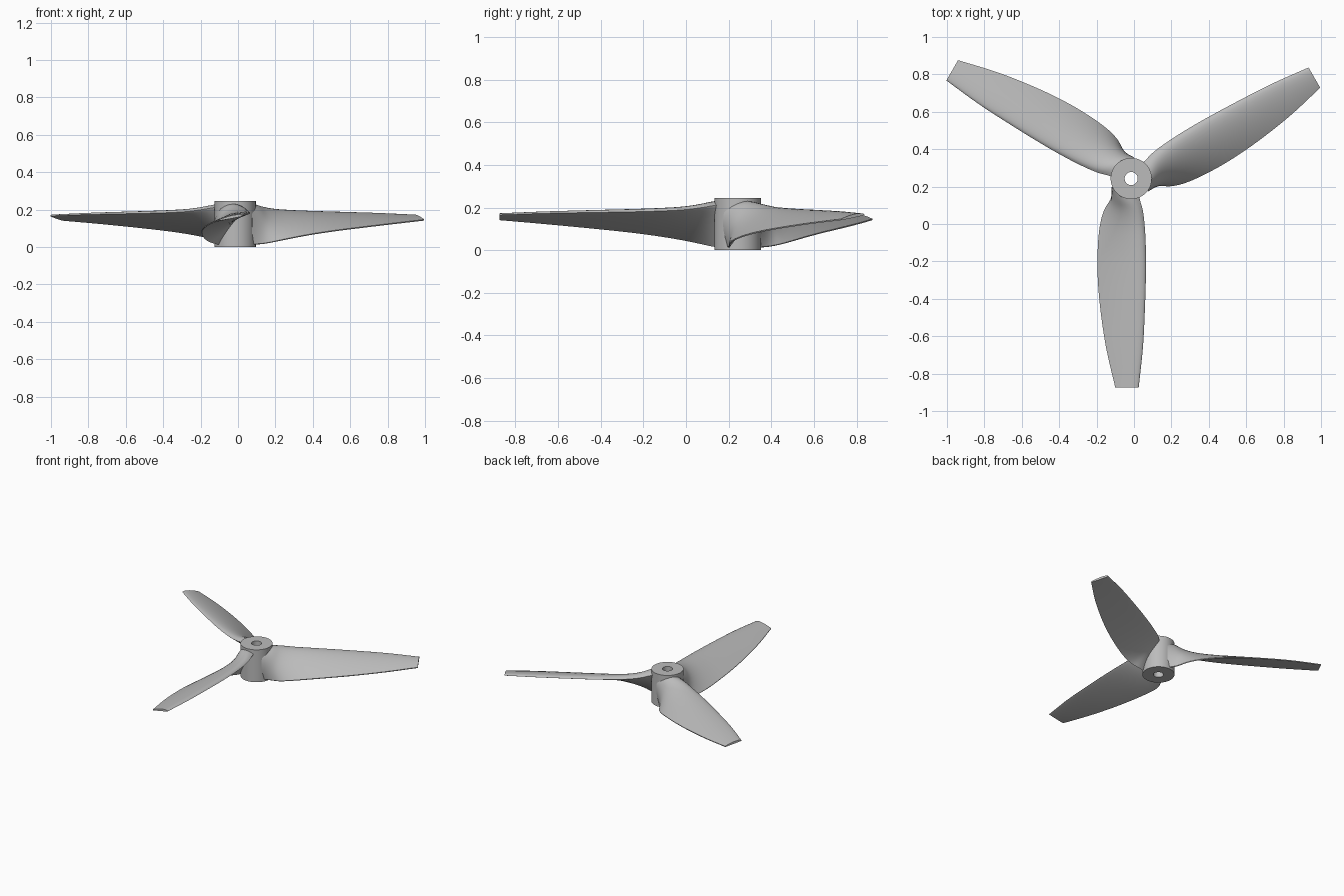
import bpy, bmesh, math
from mathutils import Vector, Matrix

HUB = Vector((-0.015, 0.243, 0.0))
HUB_RADIUS, BORE_RADIUS, HUB_HEIGHT = 0.11, 0.035, 0.245

cube = bpy.data.objects.get("Cube")
if cube:
    bpy.data.objects.remove(cube, do_unlink=True)

# One plain grey for everything
grey = bpy.data.materials.new("plain_grey")
grey.use_nodes = True
grey.diffuse_color = (0.5, 0.5, 0.5, 1)
shader = next(n for n in grey.node_tree.nodes if n.type == "BSDF_PRINCIPLED")
shader.inputs["Base Color"].default_value = grey.diffuse_color
shader.inputs["Roughness"].default_value = 0.6


def finish(bm, name, angle):
    """Turn a bmesh into a smooth object with sharp edges kept, placed on the hub axis."""
    bmesh.ops.remove_doubles(bm, verts=bm.verts, dist=1e-5)
    bmesh.ops.recalc_face_normals(bm, faces=bm.faces)
    mesh = bpy.data.meshes.new(name)
    bm.to_mesh(mesh)
    bm.free()
    mesh.materials.append(grey)
    obj = bpy.data.objects.new(name, mesh)
    bpy.context.collection.objects.link(obj)
    obj.location = HUB
    obj.rotation_euler.z = angle
    bpy.ops.object.select_all(action="DESELECT")
    obj.select_set(True)
    bpy.context.view_layer.objects.active = obj
    bpy.ops.object.shade_smooth_by_angle(angle=math.radians(40))
    return obj


def make_hub():
    """Cylinder with a through bore, spun from a rectangular profile."""
    bm = bmesh.new()
    corners = [(BORE_RADIUS, 0), (HUB_RADIUS, 0),
               (HUB_RADIUS, HUB_HEIGHT), (BORE_RADIUS, HUB_HEIGHT)]
    ring = [bm.verts.new((r, 0, z)) for r, z in corners]
    edges = [bm.edges.new((ring[i], ring[i - 1])) for i in range(len(ring))]
    bmesh.ops.spin(bm, geom=ring + edges, cent=(0, 0, 0), axis=(0, 0, 1),
                   angle=math.tau, steps=72, use_merge=True)
    finish(bm, "hub", 0)


# Blade stations: radius, trailing offset, leading offset,
# trailing height, leading height, upper bulge
STATIONS = [Vector(s) for s in (
    (0.045, -0.085, 0.036, 0.015, 0.22, 0.1),
    (0.11, -0.11, 0.046, 0.02, 0.21, 0.082),
    (0.17, -0.145, 0.062, 0.033, 0.2, 0.06),
    (0.25, -0.167, 0.072, 0.05, 0.19, 0.046),
    (0.36, -0.178, 0.078, 0.069, 0.184, 0.038),
    (0.5, -0.18, 0.079, 0.088, 0.18, 0.032),
    (0.68, -0.167, 0.074, 0.107, 0.177, 0.026),
    (0.9, -0.135, 0.063, 0.128, 0.173, 0.019),
    (1.118, -0.085, 0.04, 0.147, 0.166, 0.012),
)]


def smooth_stations(points, steps):
    """Catmull-Rom interpolation through the stations."""
    ends = [2 * points[0] - points[1]] + points + [2 * points[-1] - points[-2]]
    for a, b, c, d in zip(ends, ends[1:], ends[2:], ends[3:]):
        for k in range(steps):
            t = k / steps
            yield b + ((c - a) * t + (2 * a - 5 * b + 4 * c - d) * t ** 2
                       + (3 * b - a - 3 * c + d) * t ** 3) / 2
    yield points[-1]


def section(station, count=16):
    """Rounded-nose cambered section with a thin blunt trailing edge."""
    radius, u_trail, u_lead, z_trail, z_lead, bulge = station
    start = Vector((u_trail, z_trail))
    chord = Vector((u_lead, z_lead)) - start
    normal = Vector((-chord.y, chord.x)).normalized()
    fractions = [(1 - math.cos(math.pi * i / count)) / 2 for i in range(count + 1)]
    upper = [(s, bulge * 2.6 * s * math.sqrt(1 - s)) for s in fractions]
    lower = [(s, -(0.006 + 0.1 * bulge * s) * math.sqrt(1 - s)) for s in fractions[:-1]]
    for s, height in upper + lower[::-1]:
        p = start + chord * s + normal * height
        yield Vector((p.x, -radius, p.y))


def make_blade(name, angle):
    bm = bmesh.new()
    loops = [[bm.verts.new(p) for p in section(s)] for s in smooth_stations(STATIONS, 4)]
    for a, b in zip(loops, loops[1:]):
        for i in range(len(a)):
            bm.faces.new((a[i - 1], a[i], b[i], b[i - 1]))
    bm.faces.new(loops[0])
    bm.faces.new(loops[-1])
    finish(bm, name, angle)


make_hub()
for index, side in enumerate(("front", "left", "right")):
    make_blade(side + "_blade", index * math.tau / 3)
